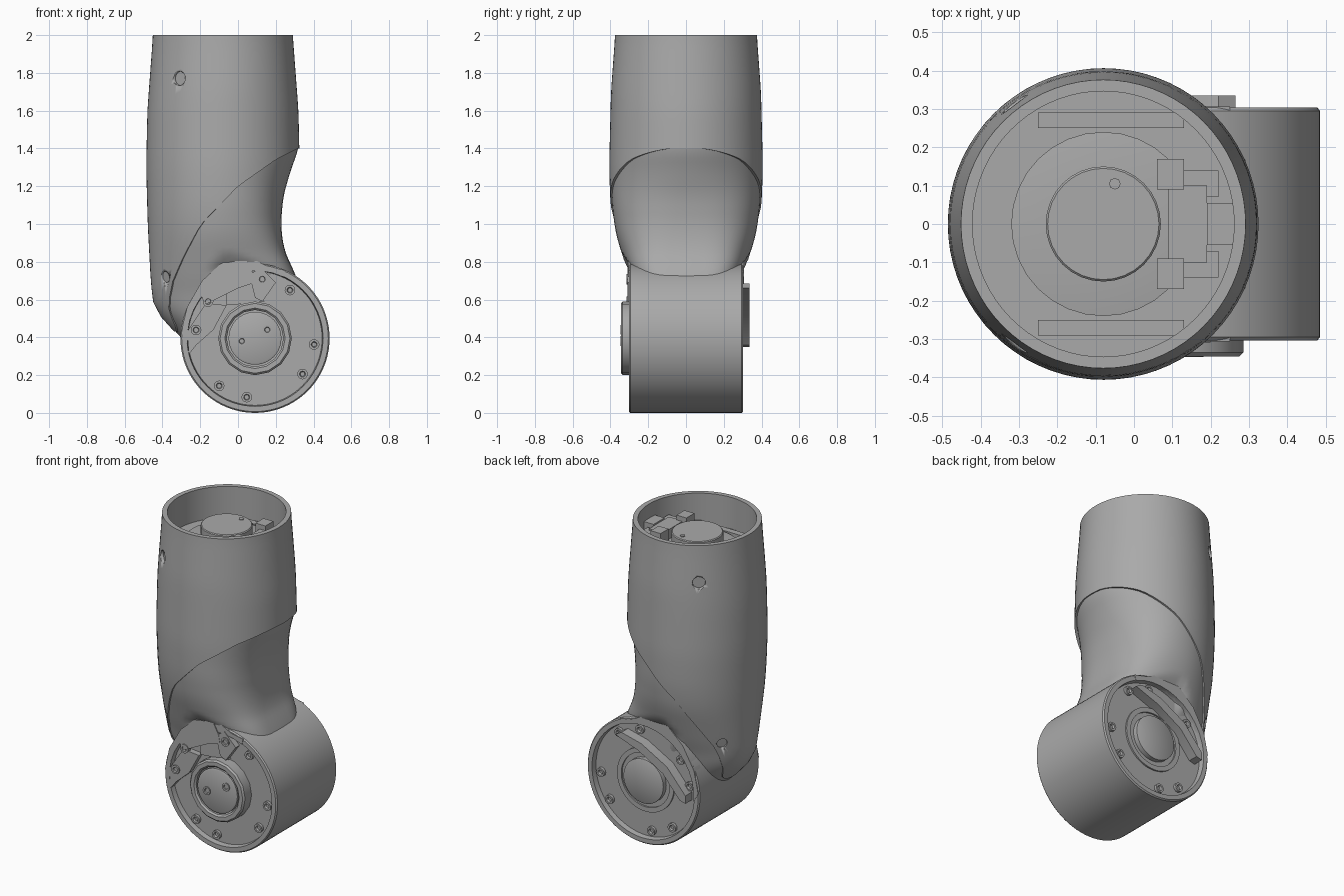
import bpy, bmesh
from math import cos, sin, pi, radians, copysign
from mathutils import Vector

if "Cube" in bpy.data.objects:
    bpy.data.objects.remove(bpy.data.objects["Cube"])

grey = bpy.data.materials.new("housing grey")
grey.use_nodes = True
colour = (0.4, 0.4, 0.4, 1)
grey.diffuse_color = colour
grey.node_tree.nodes["Principled BSDF"].inputs["Base Color"].default_value = colour

HUB = (0.09, 0.395)   # elbow axis in x, z
AXIS = -0.08          # sleeve axis in x


def finish(name, bm, angle=35):
    bmesh.ops.recalc_face_normals(bm, faces=bm.faces)
    mesh = bpy.data.meshes.new(name)
    bm.to_mesh(mesh)
    bm.free()
    mesh.materials.append(grey)
    ob = bpy.data.objects.new(name, mesh)
    bpy.context.collection.objects.link(ob)
    bpy.ops.object.select_all(action='DESELECT')
    ob.select_set(True)
    bpy.context.view_layer.objects.active = ob
    bpy.ops.object.shade_smooth_by_angle(angle=radians(angle))
    return ob


def skin(bm, rings):
    """Bridge rings of points and close both ends with fans."""
    rows = [[bm.verts.new(p) for p in r] for r in rings]
    n = len(rows[0])
    for a, b in zip(rows, rows[1:]):
        for i in range(n):
            j = (i + 1) % n
            bm.faces.new((a[i], a[j], b[j], b[i]))
    for row in (rows[0], rows[-1]):
        mid = sum((v.co for v in row), Vector()) / n
        hub = bm.verts.new(mid)
        for i in range(n):
            bm.faces.new((row[i], row[(i + 1) % n], hub))


def turned(name, profile, side=-1, centre=HUB, n=64, upright=False):
    """Lathe (radius, height) points about y, or about z when upright."""
    bm = bmesh.new()
    rings = []
    for r, h in profile:
        ring = []
        for i in range(n):
            a = 2 * pi * i / n
            u, v = centre[0] + r * cos(a), centre[1] + r * sin(a)
            ring.append((u, v, h) if upright else (u, side * h, v))
        rings.append(ring)
    skin(bm, rings)
    return finish(name, bm)


def prism(name, points, y0, y1):
    """Extrude an x, z outline along y."""
    bm = bmesh.new()
    a = [bm.verts.new((x, y0, z)) for x, z in points]
    b = [bm.verts.new((x, y1, z)) for x, z in points]
    bm.faces.new(a)
    bm.faces.new(b)
    for i in range(len(a)):
        j = (i + 1) % len(a)
        bm.faces.new((a[i], a[j], b[j], b[i]))
    return finish(name, bm)


def box(name, lo, hi):
    return prism(name, [(lo[0], lo[2]), (hi[0], lo[2]), (hi[0], hi[2]), (lo[0], hi[2])], lo[1], hi[1])


def lerp(table, t):
    if t <= table[0][0]:
        return table[0][1]
    for (a, p), (b, q) in zip(table, table[1:]):
        if t <= b:
            return p + (q - p) * (t - a) / (b - a)
    return table[-1][1]


def soft(table, t, w=0.05):
    return sum(lerp(table, t + w * k / 3) for k in range(-3, 4)) / 7


# Silhouettes by height
left = [(0.34, -0.26), (0.4, -0.31), (0.55, -0.447), (0.7, -0.462), (1, -0.478),
        (1.3, -0.486), (1.6, -0.48), (2, -0.45)]
sleeve_right = [(1.3, 0.327), (1.6, 0.32), (2, 0.29)]
neck_right = [(0.4, 0.34), (0.65, 0.33), (0.75, 0.3), (0.8, 0.27), (0.88, 0.24), (1, 0.227),
              (1.15, 0.24), (1.3, 0.284), (1.4, 0.323)]
half_depth = [(0.4, 0.24), (0.62, 0.275), (0.7, 0.305), (0.8, 0.335), (0.95, 0.38),
              (1.1, 0.4), (1.3, 0.407), (1.7, 0.397), (2, 0.375)]
squareness = [(0.78, 0.45), (1, 0.75), (1.25, 1)]
face_limit = [(0.7, 0.265), (0.76, 0.275), (0.8, 0.31), (0.9, 0.37), (1, 0.42)]
cut_line = [(-0.47, 0.43), (-0.44, 0.47), (-0.4, 0.58), (-0.37, 0.69), (-0.3, 0.83),
            (-0.2, 1), (0, 1.2), (0.2, 1.34), (0.32, 1.4)]


def section(z, a, inset=0.0):
    l, r = soft(left, z) + inset, soft(sleeve_right, z) - inset
    return ((l + r) / 2 + (r - l) / 2 * cos(a), (soft(half_depth, z) - inset) * sin(a), z)


def neck_section(z, a):
    """Sleeve section with its right side drawn in and squared towards the drum."""
    x, y, z = section(z, a, 0.008)
    u = (1 + cos(a)) / 2
    x -= (soft(sleeve_right, z) - soft(neck_right, z) - 0.008) * u ** 3
    if cos(a) > 0:
        y = copysign((soft(half_depth, z) - 0.008) * abs(sin(a)) ** soft(squareness, z), y)
    limit = soft(face_limit, z, 0.02) + 0.15 * max(0, -cos(a))
    return (x, max(-limit, min(limit, y)), z)


# Upper sleeve: obliquely trimmed shell with a cup in the top
N = 72
angles = [2 * pi * i / N for i in range(N)]
lows = [lerp(cut_line, section(1.3, a)[0]) for a in angles]
rings = [[section(z, a, 0.03) for a, z in zip(angles, lows)]]
for k in range(21):
    rings.append([section(z + (2 - z) * k / 20, a) for a, z in zip(angles, lows)])
for z in (2, 1.9, 1.8):
    rings.append([section(2, a, 0.03)[:2] + (z,) for a in angles])
bm = bmesh.new()
skin(bm, rings)
sleeve = finish("upper_sleeve", bm)

# Screw holes in the sleeve, on both sides
for x, z, r, depth in ((-0.33, 1.77, 0.038, 0.34), (-0.41, 0.72, 0.03, 0.2)):
    for s in (-1, 1):
        way = Vector((x - AXIS, s * depth, 0)).normalized()
        spot = Vector((x, s * depth, z))
        bm = bmesh.new()
        bmesh.ops.create_cone(bm, cap_ends=True, segments=20, radius1=r, radius2=r, depth=0.1)
        bmesh.ops.transform(bm, matrix=way.to_track_quat('Z', 'Y').to_matrix().to_4x4(), verts=bm.verts)
        bmesh.ops.translate(bm, vec=spot, verts=bm.verts)
        cutter = finish("hole_cutter", bm)
        cutter.hide_render = True
        cutter.hide_set(True)
        mod = sleeve.modifiers.new("screw_hole", 'BOOLEAN')
        mod.operation = 'DIFFERENCE'
        mod.solver = 'EXACT'
        mod.object = cutter

# Neck flowing from the sleeve into the elbow
bm = bmesh.new()
skin(bm, [[neck_section(0.36 + 1.08 * k / 48, a) for a in angles] for k in range(49)])
finish("neck", bm, 60)

# Elbow drum with a recessed face at each end
half = [(0, 0.27), (0.355, 0.27), (0.36, 0.303), (0.388, 0.303), (0.395, 0.295)]
turned("elbow_drum", [(r, -h) for r, h in half] + half[::-1], n=80)

# Front hub: faceted collar and centre disc
turned("front_collar", [(0.15, 0.265), (0.195, 0.265), (0.195, 0.335), (0.185, 0.345),
                        (0.16, 0.345), (0.15, 0.335), (0.15, 0.265)], n=16)
turned("front_disc", [(0.14, 0.265), (0.14, 0.335), (0.13, 0.34)], n=40)
# Back hub: low ring and centre disc
turned("back_ring", [(0.17, 0.265), (0.2, 0.265), (0.2, 0.28), (0.17, 0.28), (0.17, 0.265)], side=1)
turned("back_disc", [(0.14, 0.265), (0.14, 0.3), (0.135, 0.303)], side=1, n=40)

# Shoulder pads that carry the face rim over the neck
arc = [(HUB[0] + 0.358 * cos(radians(d)), HUB[1] + 0.358 * sin(radians(d))) for d in range(65, 186, 10)]
outer = [(-0.3, 0.42), (-0.27, 0.56), (-0.19, 0.7), (-0.08, 0.8), (0.05, 0.83), (0.17, 0.77), (0.25, 0.755)]
for name, s in (("front_pad", -1), ("back_pad", 1)):
    prism(name, arc + outer, s * 0.24, s * 0.306)

# Front bracket: top plate, side plate and sloping arms
prism("front_bracket", [(-0.18, 0.57), (-0.2, 0.66), (-0.08, 0.79), (0.04, 0.815), (0.08, 0.74),
                        (0.09, 0.69), (0, 0.66)], -0.311, -0.26)
prism("bracket_arm", [(-0.26, 0.31), (-0.27, 0.43), (-0.17, 0.58), (-0.06, 0.57), (-0.13, 0.44),
                      (-0.22, 0.36)], -0.307, -0.26)
prism("bracket_bridge", [(-0.06, 0.57), (-0.06, 0.65), (0.07, 0.71), (0.14, 0.59), (0.06, 0.58)], -0.292, -0.26)
prism("bracket_lug", [(0.06, 0.73), (0.12, 0.77), (0.2, 0.69), (0.13, 0.59), (0.09, 0.61)], -0.309, -0.26)
# Back clamp bar lying across the face
prism("back_clamp", [(0.265, 0.66), (0.22, 0.685), (0.08, 0.65), (-0.1, 0.55), (-0.23, 0.4), (-0.23, 0.35),
                     (-0.19, 0.36), (-0.07, 0.5), (0.1, 0.6)], 0.26, 0.335)

# Flange bolts with sockets, on both faces
bolt = [(0.012, 0.26), (0.028, 0.26), (0.028, 0.288), (0.016, 0.288), (0.012, 0.275)]
for s in (-1, 1):
    for k, d in enumerate((-6, -37, -98, -127, 172, 142, 83, 54)):
        spot = (HUB[0] + 0.315 * cos(radians(d)), HUB[1] + 0.315 * sin(radians(d)))
        lift = 0.028 if s < 0 and 80 < d else 0
        turned(f"flange_bolt_{k}", [(r, h + lift) for r, h in bolt], s, spot, 12)
for spot in ((0.02, 0.38), (0.155, 0.44)):
    turned("disc_bolt", [(0.013, 0.33), (0.026, 0.33), (0.026, 0.347), (0.015, 0.347), (0.012, 0.341)],
           -1, spot, 12)

# Joint inside the sleeve cup
cup = (AXIS, 0)
turned("cup_flange", [(0.24, 1.79), (0.24, 1.83), (0.16, 1.84)], centre=cup, upright=True, n=32)
turned("cup_disc", [(0.15, 1.79), (0.15, 1.915), (0.145, 1.92)], centre=cup, upright=True, n=32)
turned("cup_bolt", [(0.015, 1.91), (0.015, 1.925)], centre=(-0.05, 0.105), upright=True, n=8)
for s in (-1, 1):
    box("cup_rib", (-0.25, s * 0.25, 1.79), (0.13, s * 0.29, 1.83))
    box("cup_lug", (0.06, s * 0.09, 1.79), (0.13, s * 0.17, 1.93))
    box("cup_arm", (0.13, s * 0.07, 1.79), (0.22, s * 0.14, 1.89))
box("cup_bracket", (0.09, -0.1, 1.79), (0.19, 0.1, 1.9))
box("cup_clip", (0.19, -0.055, 1.79), (0.26, 0.055, 1.91))
